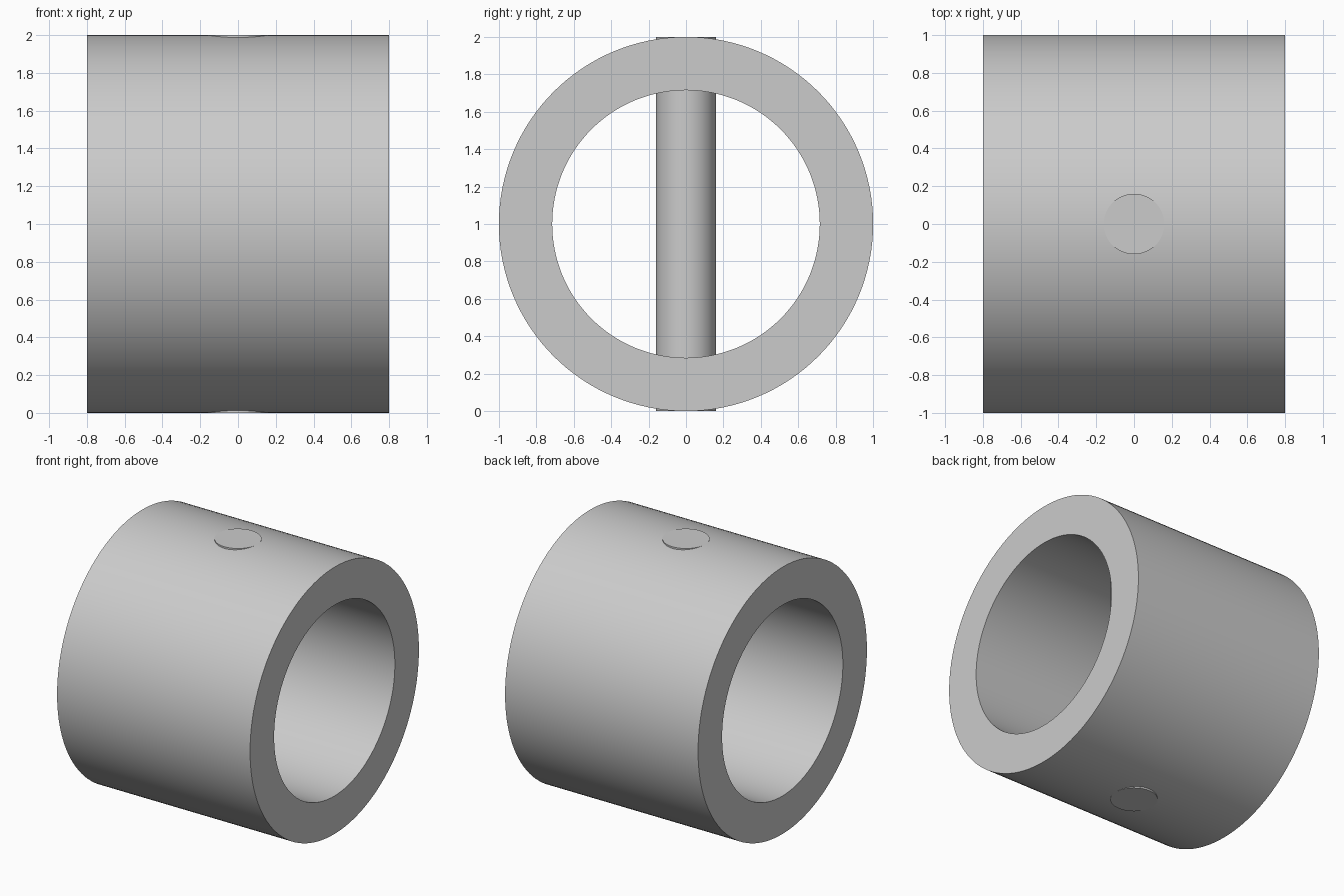
import bpy
import bmesh
import math

cube = bpy.data.objects.get("Cube")
if cube:
    bpy.data.objects.remove(cube, do_unlink=True)

LENGTH = 1.6
OUTER, BORE, PIN = 1.0, 0.715, 0.16

# Plain grey metal
grey = bpy.data.materials.new("grey metal")
grey.use_nodes = True
colour = (0.6, 0.6, 0.6, 1)
grey.diffuse_color = colour
grey.node_tree.nodes["Principled BSDF"].inputs["Base Color"].default_value = colour


def finish(obj):
    obj.data.materials.clear()
    obj.data.materials.append(grey)
    bpy.ops.object.select_all(action="DESELECT")
    obj.select_set(True)
    bpy.context.view_layer.objects.active = obj
    bpy.ops.object.shade_smooth_by_angle(angle=math.radians(30))


# Sleeve: a rectangular wall section spun around the x axis
bm = bmesh.new()
half = LENGTH / 2
section = [(-half, OUTER), (half, OUTER), (half, BORE), (-half, BORE)]
verts = [bm.verts.new((x, 0, r)) for x, r in section]
edges = [bm.edges.new((verts[i], verts[(i + 1) % 4])) for i in range(4)]
bmesh.ops.spin(bm, geom=verts + edges, cent=(0, 0, 0), axis=(1, 0, 0),
               angle=math.tau, steps=128, use_merge=True)
bmesh.ops.remove_doubles(bm, verts=bm.verts, dist=0.0001)
bmesh.ops.recalc_face_normals(bm, faces=bm.faces)
mesh = bpy.data.meshes.new("sleeve")
bm.to_mesh(mesh)
bm.free()
sleeve = bpy.data.objects.new("sleeve", mesh)
sleeve.location.z = OUTER
bpy.context.collection.objects.link(sleeve)
finish(sleeve)

# Cross pin: upright through the sleeve, flat ends level with its crown
bpy.ops.mesh.primitive_cylinder_add(vertices=64, radius=PIN, depth=2 * OUTER,
                                    location=(0, 0, OUTER))
pin = bpy.context.object
pin.name = "cross_pin"
finish(pin)
